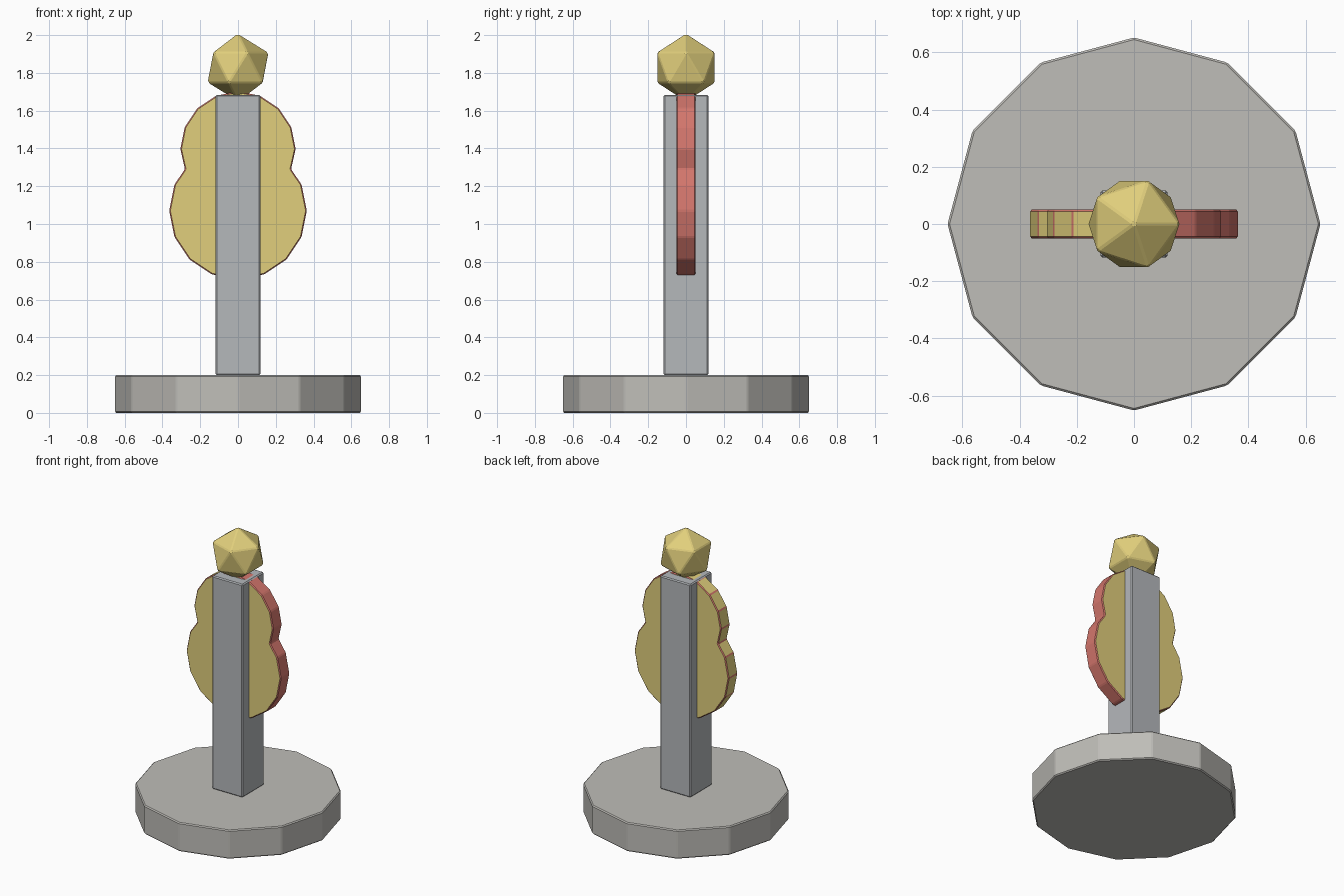
import bpy, bmesh
from math import sin, cos, radians

if "Cube" in bpy.data.objects:
    bpy.data.objects.remove(bpy.data.objects["Cube"])


def material(name, rgb):
    m = bpy.data.materials.new(name)
    m.diffuse_color = (*rgb, 1)
    m.use_nodes = True
    m.node_tree.nodes["Principled BSDF"].inputs["Base Color"].default_value = m.diffuse_color
    return m


def bevel(obj, width, mat=-1):
    b = obj.modifiers.new("edge_bevel", 'BEVEL')
    b.width = width
    b.segments = 1
    b.limit_method = 'ANGLE'
    b.angle_limit = radians(12)
    b.material = mat


gold = material("gold", (0.75, 0.62, 0.2))
red = material("red", (0.65, 0.18, 0.15))
stone = material("stone", (0.52, 0.51, 0.48))
steel = material("steel", (0.46, 0.48, 0.50))

# twelve-sided base
bpy.ops.mesh.primitive_cylinder_add(vertices=12, radius=0.652, depth=0.2, location=(0, 0, 0.1))
base = bpy.context.object
base.name = "base"
base.data.materials.append(stone)
bevel(base, 0.007)

# square post
bpy.ops.mesh.primitive_cube_add(size=1, location=(0, 0, 0.942))
post = bpy.context.object
post.name = "post"
post.scale = (0.236, 0.236, 1.484)
bpy.ops.object.transform_apply(location=False, rotation=False, scale=True)
post.data.materials.append(steel)
bevel(post, 0.007)


# flat plate: outline of two overlapping sixteen-sided discs, mirrored in x
def arc(radius, z, first, last):
    return [(radius * cos(radians(22.5 * i)), z + radius * sin(radians(22.5 * i)))
            for i in range(first, last + 1)]


half = arc(0.364, 1.07, -4, 1) + [(0.281, 1.29)] + arc(0.305, 1.397, 0, 4)
outline = half + [(-x, z) for x, z in half[-2:0:-1]]
bm = bmesh.new()
face = bm.faces.new([bm.verts.new((x, -0.05, z)) for x, z in outline])
ext = bmesh.ops.extrude_face_region(bm, geom=[face], use_keep_orig=True)
bmesh.ops.translate(bm, vec=(0, 0.1, 0), verts=[g for g in ext["geom"] if isinstance(g, bmesh.types.BMVert)])
bmesh.ops.recalc_face_normals(bm, faces=bm.faces)
for f in bm.faces:
    # right-hand rim is red, everything else gold
    f.material_index = int(abs(f.normal.y) < 0.5 and f.calc_center_median().x > 0)
mesh = bpy.data.meshes.new("plate")
bm.to_mesh(mesh)
bm.free()
plate = bpy.data.objects.new("plate", mesh)
bpy.context.collection.objects.link(plate)
mesh.materials.append(gold)
mesh.materials.append(red)
bevel(plate, 0.006, 1)

# faceted finial
bpy.ops.mesh.primitive_ico_sphere_add(subdivisions=1, radius=0.18, location=(0, 0, 1.828))
finial = bpy.context.object
finial.name = "finial"
finial.data.materials.append(gold)
bevel(finial, 0.006)
